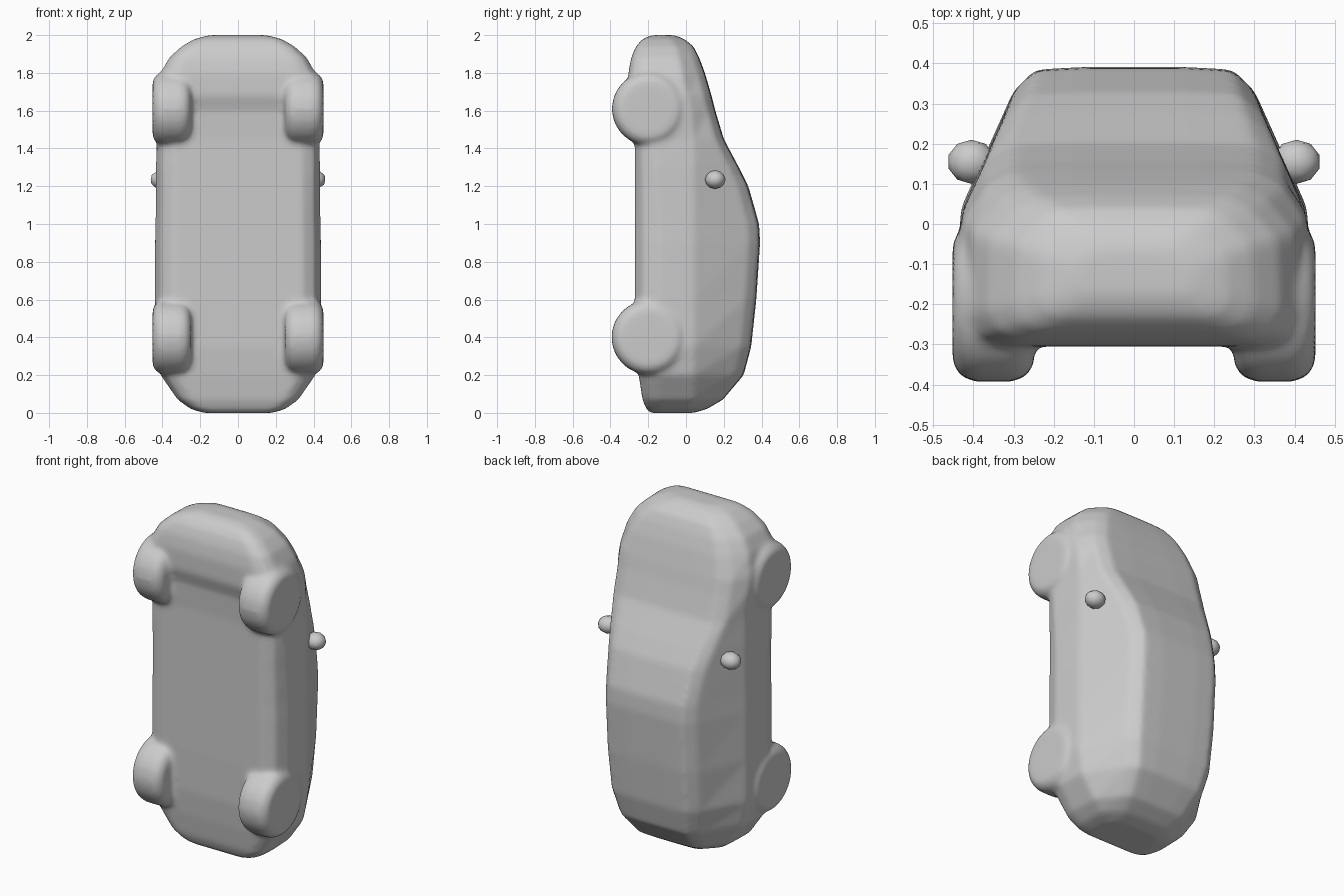
import bpy, bmesh, math
from mathutils import Matrix, Vector

if "Cube" in bpy.data.objects:
    bpy.data.objects.remove(bpy.data.objects["Cube"])

paint = bpy.data.materials.new("plain grey")
paint.diffuse_color = (0.6, 0.6, 0.6, 1)
paint.use_nodes = True
paint.node_tree.nodes["Principled BSDF"].inputs["Base Color"].default_value = paint.diffuse_color


def make_object(name, bm):
    bmesh.ops.recalc_face_normals(bm, faces=bm.faces)
    mesh = bpy.data.meshes.new(name)
    bm.to_mesh(mesh)
    bm.free()
    mesh.materials.append(paint)
    mesh.shade_smooth()
    ob = bpy.data.objects.new(name, mesh)
    bpy.context.collection.objects.link(ob)
    return ob


# Stations along the car, tail to nose: z, floor y, roof y, half width, roof half width
STATIONS = [
    (0.00, -.19, .04, .18, .15), (0.02, -.21, .11, .25, .18),
    (0.07, -.23, .195, .32, .22), (0.20, -.25, .305, .41, .26),
    (0.35, -.265, .345, .44, .29), (0.60, -.27, .372, .44, .30),
    (0.90, -.27, .392, .44, .30), (1.00, -.27, .387, .437, .30),
    (1.20, -.27, .33, .435, .32), (1.30, -.27, .28, .435, .34),
    (1.45, -.27, .20, .43, .37), (1.60, -.28, .155, .44, .37),
    (1.68, -.305, .135, .44, .37), (1.80, -.305, .10, .41, .33),
    (1.88, -.29, .07, .365, .29), (1.94, -.265, .04, .30, .23),
    (1.98, -.23, -.01, .23, .17), (2.00, -.18, -.06, .15, .11),
]


def section(z, floor, roof, w, top):
    """Closed ring: floor, rounded sill, flank, belt line, slanted window, roof."""
    h = roof - floor
    belt = min(0.04, roof - 0.3 * h)
    half = [(.4 * w, floor), (.78 * w, floor), (.93 * w, floor + .06 * h),
            (w, floor + .2 * h), (.98 * w, belt), (top, roof - .09 * h),
            (.82 * top, roof - .01 * h), (.4 * top, roof)]
    ring = half + [(-x, y) for x, y in reversed(half)]
    return [Vector((x, y, z)) for x, y in ring]


# Body shell lofted through the stations
bm = bmesh.new()
rings = [[bm.verts.new(p) for p in section(*s)] for s in STATIONS]
for a, b in zip(rings, rings[1:]):
    for i in range(len(a)):
        j = (i + 1) % len(a)
        bm.faces.new((a[i], a[j], b[j], b[i]))
bm.faces.new(rings[0])
bm.faces.new(rings[-1])

# Four rounded wheels that melt into the shell
for side in (-1, 1):
    for z, radius in ((0.40, 0.197), (1.61, 0.195)):
        wheel = bmesh.new()
        bmesh.ops.create_cone(wheel, cap_ends=True, segments=32,
                              radius1=radius, radius2=radius, depth=0.205)
        rims = [e for e in wheel.edges
                if abs(e.verts[0].co.z - e.verts[1].co.z) < 1e-4]
        bmesh.ops.bevel(wheel, geom=rims, offset=0.06, segments=4,
                        profile=0.5, affect='EDGES')
        wheel.transform(Matrix.Translation((side * 0.35, -0.197, z))
                        @ Matrix.Rotation(math.pi / 2, 4, 'Y'))
        temp = bpy.data.meshes.new("wheel_temp")
        wheel.to_mesh(temp)
        wheel.free()
        bm.from_mesh(temp)
        bpy.data.meshes.remove(temp)

body = make_object("car_body", bm)
remesh = body.modifiers.new("fuse", 'REMESH')
remesh.mode = 'VOXEL'
remesh.voxel_size = 0.014
remesh.use_smooth_shade = True
soften = body.modifiers.new("soften", 'SMOOTH')
soften.factor = 0.5
soften.iterations = 10

# Door mirrors: small faceted lumps at the foot of the windscreen
for side, label in ((-1, "left"), (1, "right")):
    bm = bmesh.new()
    bmesh.ops.create_icosphere(bm, subdivisions=2, radius=1)
    bm.transform(Matrix.Translation((side * 0.405, 0.155, 1.235))
                 @ Matrix.Diagonal((0.06, 0.055, 0.05, 1)))
    make_object(label + "_mirror", bm)
